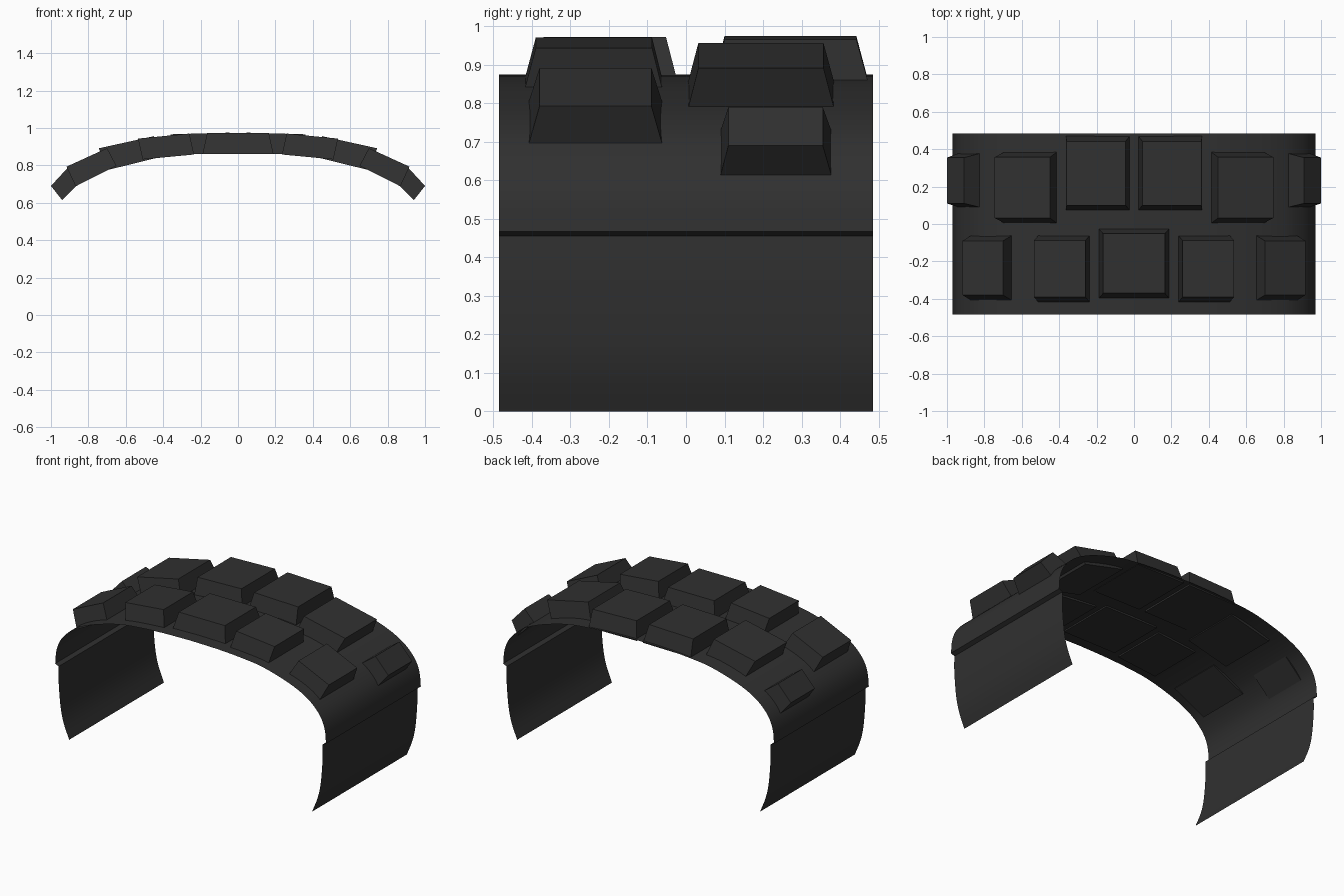
import bpy, bmesh
from mathutils import Vector

cube = bpy.data.objects.get("Cube")
if cube:
    bpy.data.objects.remove(cube, do_unlink=True)

# One dark rubber colour for everything
rubber = bpy.data.materials.new("dark_rubber")
rubber.use_nodes = True
colour = (0.03, 0.03, 0.03, 1)
rubber.diffuse_color = colour
rubber.node_tree.nodes["Principled BSDF"].inputs["Base Color"].default_value = colour

HALF_WIDTH = 0.485


def finish(name, bm):
    mesh = bpy.data.meshes.new(name)
    bm.to_mesh(mesh)
    bm.free()
    mesh.materials.append(rubber)
    obj = bpy.data.objects.new(name, mesh)
    bpy.context.collection.objects.link(obj)
    return obj


def smooth_path(points, steps=4):
    """Catmull-Rom curve through the points."""
    p = [Vector(q) for q in points]
    p = [2 * p[0] - p[1]] + p + [2 * p[-1] - p[-2]]
    out = []
    for a, b, c, d in zip(p, p[1:], p[2:], p[3:]):
        for k in range(steps):
            t = k / steps
            out.append(0.5 * (2 * b + (c - a) * t + (2 * a - 5 * b + 4 * c - d) * t ** 2
                              + (3 * b - a - 3 * c + d) * t ** 3))
    return out + [p[-2]]


# Thin open carcass: crown arc, small step, then sidewall curling inwards
crown = smooth_path([(0, .875), (.2, .871), (.37, .86), (.52, .841), (.7, .79),
                     (.82, .735), (.89, .68), (.937, .62), (.962, .55), (.97, .467)])
sidewall = smooth_path([(.945, .455), (.945, .35), (.932, .2), (.91, .1), (.87, 0)])
half = crown + sidewall
profile = [(-x, z) for x, z in reversed(half[1:])] + [(x, z) for x, z in half]

bm = bmesh.new()
rows = [[bm.verts.new((x, y, z)) for x, z in profile] for y in (-HALF_WIDTH, HALF_WIDTH)]
for i in range(len(profile) - 1):
    bm.faces.new((rows[0][i], rows[0][i + 1], rows[1][i + 1], rows[1][i]))
shell = finish("tyre_shell", bm)
bpy.context.view_layer.objects.active = shell
shell.select_set(True)
bpy.ops.object.shade_smooth_by_angle(angle=0.5)


# Tapered tread block: base and top are lines in x-z, each with its own y range
def tread_block(name, base, top, base_y, top_y, side=1):
    bm = bmesh.new()
    rings = []
    for line, (y0, y1) in ((base, base_y), (top, top_y)):
        (xa, za), (xb, zb) = line
        corners = ((xa, y0, za), (xb, y0, zb), (xb, y1, zb), (xa, y1, za))
        rings.append([bm.verts.new((side * x, y, z)) for x, y, z in corners])
    for ring in rings:
        bm.faces.new(ring)
    for i in range(4):
        j = (i + 1) % 4
        bm.faces.new((rings[0][i], rings[0][j], rings[1][j], rings[1][i]))
    bmesh.ops.recalc_face_normals(bm, faces=bm.faces)
    finish(name, bm)


tread_block("front_centre_block", ((-.19, .86), (.19, .86)), ((-.165, .972), (.165, .972)),
            (-.4, -.023), (-.37, -.052))

# Blocks that occur on both sides
pairs = {
    "front_inner_block": (((.235, .858), (.51, .832)), ((.26, .97), (.535, .943)),
                          (-.42, -.06), (-.39, -.088)),
    "front_outer_block": (((.65, .798), (.868, .688)), ((.7, .892), (.917, .793)),
                          (-.41, -.06), (-.38, -.09)),
    "back_centre_block": (((.022, .862), (.365, .858)), ((.045, .975), (.36, .966)),
                          (.073, .472), (.1, .442)),
    "back_middle_block": (((.41, .846), (.69, .777)), ((.45, .956), (.745, .891)),
                          (.003, .387), (.032, .357)),
    "back_end_block": (((.825, .73), (.94, .614)), ((.908, .79), (1.0, .69)),
                       (.09, .377), (.11, .355)),
}
for name, dims in pairs.items():
    for label, side in (("left", 1), ("right", -1)):
        tread_block(label + "_" + name, *dims, side=side)
